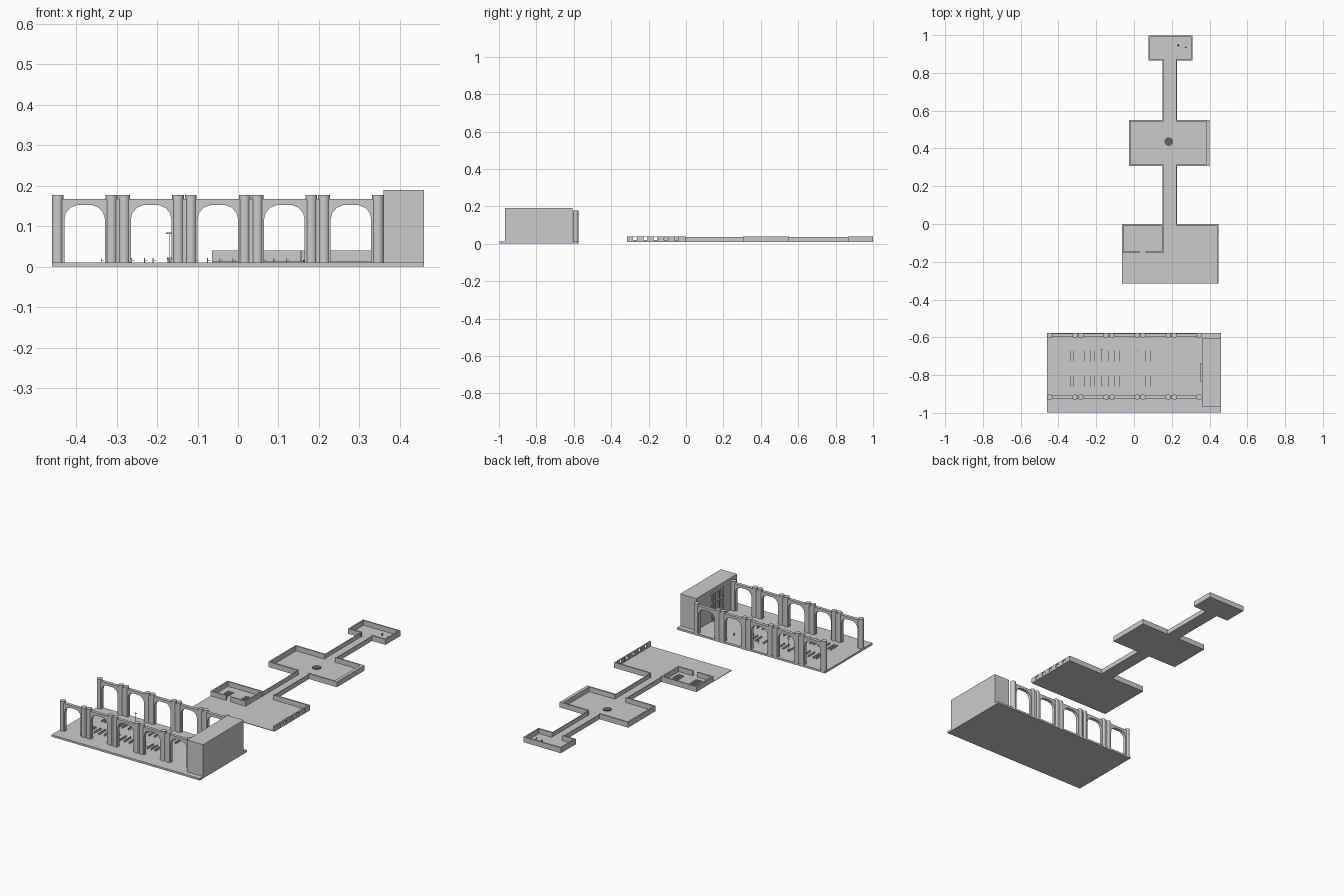
import bpy, bmesh, math
from mathutils import Matrix, Vector

if "Cube" in bpy.data.objects:
    bpy.data.objects.remove(bpy.data.objects["Cube"])


def finish(name, bm, color=None):
    bmesh.ops.recalc_face_normals(bm, faces=bm.faces[:])
    me = bpy.data.meshes.new(name)
    bm.to_mesh(me)
    bm.free()
    ob = bpy.data.objects.new(name, me)
    bpy.context.collection.objects.link(ob)
    if color:
        mat = bpy.data.materials.new(name + "_mat")
        mat.diffuse_color = color
        mat.use_nodes = True
        mat.node_tree.nodes["Principled BSDF"].inputs["Base Color"].default_value = mat.diffuse_color
        me.materials.append(mat)
    return ob


def add_box(bm, x0, x1, y0, y1, z0, z1):
    m = Matrix.Translation(((x0 + x1) / 2, (y0 + y1) / 2, (z0 + z1) / 2))
    m = m @ Matrix.Diagonal((x1 - x0, y1 - y0, z1 - z0, 1))
    bmesh.ops.create_cube(bm, size=1, matrix=m)


def boxes(name, items):
    bm = bmesh.new()
    for b in items:
        add_box(bm, *b)
    return finish(name, bm)


def add_cyl(bm, x, y, z0, z1, r, n=12, r2=None):
    bmesh.ops.create_cone(bm, cap_ends=True, segments=n, radius1=r, radius2=r if r2 is None else r2,
                          depth=z1 - z0, matrix=Matrix.Translation((x, y, (z0 + z1) / 2)))


def add_arch(bm, origin, along, thick, width, opening, z0, spring, rise, top):
    """Wall panel with one arched opening, extruded by the vector thick."""
    o, a, t = Vector(origin), Vector(along), Vector(thick)
    c, h = width / 2, opening / 2
    pts = [(0, z0), (0, top), (width, top), (width, z0), (c + h, z0)]
    for i in range(9):
        ang = math.pi * i / 8
        # flattened arch
        pts.append((c + h * math.cos(ang), spring + rise * min(1, 1.15 * math.sin(ang))))
    pts.append((c - h, z0))
    f = bm.faces.new([bm.verts.new(o + a * u - t / 2 + Vector((0, 0, z))) for u, z in pts])
    ext = bmesh.ops.extrude_face_region(bm, geom=[f])
    new = [v for v in ext["geom"] if isinstance(v, bmesh.types.BMVert)]
    bmesh.ops.translate(bm, verts=new, vec=t)


# ---- Large hall ----
boxes("hall_floor", [(-0.46, 0.46, -0.997, -0.577, 0, 0.011)])

for side, y in (("front", -0.917), ("back", -0.590)):
    walls, cols = bmesh.new(), bmesh.new()
    for i in range(5):
        x = -0.46 + 0.1645 * i
        add_arch(walls, (x + 0.006, y, 0), (1, 0, 0), (0, 0.018, 0), 0.150, 0.100, 0.011, 0.118, 0.034, 0.167)
        for cx in (x + 0.0145, x + 0.1475):
            add_cyl(cols, cx, y, 0.0, 0.177, 0.0145, 16)
    # short wall joints between the bays
    for i in range(1, 5):
        x = -0.46 + 0.1645 * i
        add_box(walls, x - 0.009, x + 0.007, y - 0.009, y + 0.009, 0.011, 0.167)
    finish(side + "_arcade", walls)
    ob = finish(side + "_columns", cols)
    bpy.context.view_layer.objects.active = ob
    ob.select_set(True)
    bpy.ops.object.shade_smooth_by_angle(angle=math.radians(35))
    ob.select_set(False)

# end block with a framed panel facing the nave
boxes("end_block", [(0.36, 0.46, -0.967, -0.606, 0.011, 0.19)])
yc = -0.787
frame = []
for s in (-1, 1):
    frame.append((0.352, 0.361, yc + s * 0.042 - 0.006, yc + s * 0.042 + 0.006, 0.011, 0.165))
    frame.append((0.354, 0.361, yc + s * 0.016 - 0.003, yc + s * 0.016 + 0.003, 0.05, 0.165))
for z in (0.05, 0.11, 0.163):
    frame.append((0.351, 0.361, yc - 0.05, yc + 0.05, z, z + 0.009))
boxes("altar_frame", frame)

# pews: seat plank, back plank
pew_x = [-0.335, -0.318, -0.288, -0.26, -0.228, -0.207, -0.17, -0.13, -0.102,
         -0.072, -0.042, -0.01, 0.04, 0.065, 0.09, 0.122]
pews = []
for x in pew_x:
    for y0, y1 in ((-0.727, -0.671), (-0.86, -0.803)):
        pews.append((x - 0.003, x + 0.004, y0, y1, 0.014, 0.0155))
        pews.append((x - 0.004, x - 0.002, y0, y1, 0.011, 0.021))
boxes("pews", pews)

# candle stands
bm = bmesh.new()
for x in (-0.17, 0.02, 0.17):
    for y in (-0.668, -0.85):
        add_cyl(bm, x, y, 0.011, 0.013, 0.004, 8)
        add_cyl(bm, x, y, 0.013, 0.022, 0.001, 6)
        for k in range(3):
            a = k * math.tau / 3 + 0.4
            add_cyl(bm, x + 0.005 * math.cos(a), y + 0.005 * math.sin(a), 0.018, 0.023, 0.001, 6)
        add_box(bm, x - 0.005, x + 0.005, y - 0.001, y + 0.001, 0.0175, 0.0185)
finish("candle_stands", bm)

# tall thin pole with crossbar
bm = bmesh.new()
add_cyl(bm, -0.17, -0.665, 0.011, 0.086, 0.001, 6)
add_box(bm, -0.178, -0.164, -0.666, -0.664, 0.081, 0.084)
finish("tall_pole", bm)

# ---- Chain of low rooms ----
Z0, ZF, ZT, ZC = 0.010, 0.013, 0.040, 0.036
T = 0.008
CX0, CX1 = 0.152, 0.227


def wall_x(x0, x1, y0, y1, gaps=(), top=ZT):
    """Wall along x, split by door gaps."""
    out, s = [], x0
    for a, b in gaps:
        out.append((s, a, y0, y1, Z0, top))
        s = b
    return out + [(s, x1, y0, y1, Z0, top)]


def room(name, x0, x1, y0, y1, front=(), back=(), right_t=T):
    boxes(name + "_floor", [(x0, x1, y0, y1, Z0, ZF)])
    boxes(name + "_walls", wall_x(x0, x1, y0, y0 + T, front) + wall_x(x0, x1, y1 - T, y1, back)
          + [(x0, x0 + T, y0, y1, Z0, ZT), (x1 - right_t, x1, y0, y1, Z0, ZT)])


def corridor(name, y0, y1):
    boxes(name + "_floor", [(CX0, CX1, y0, y1, Z0, ZF)])
    boxes(name + "_walls", [(CX0, CX0 + 0.004, y0, y1, Z0, ZC), (CX1 - 0.004, CX1, y0, y1, Z0, ZC)])


door = [(CX0 + 0.005, CX1 - 0.005)]

# room open at front and left, windowed right wall
boxes("yard_floor", [(-0.064, 0.447, -0.315, 0, Z0, ZF)])
boxes("yard_back_wall", wall_x(-0.064, 0.447, -T, 0, door))
bm = bmesh.new()
xw = 0.447 - T / 2
pitch = 0.0557
for i in range(5):
    add_arch(bm, (xw, -0.301 + pitch * i, 0), (0, 1, 0), (T, 0, 0), pitch, 0.022, 0.019, 0.029, 0.007, ZT)
add_box(bm, xw - T / 2, xw + T / 2, -0.315, 0, Z0, 0.019)
add_box(bm, xw - T / 2, xw + T / 2, -0.315, -0.301, 0.019, ZT)
add_box(bm, xw - T / 2, xw + T / 2, -0.0225, 0, 0.019, ZT)
finish("window_wall", bm)
bm = bmesh.new()
for i in range(1, 5):
    add_cyl(bm, xw - T / 2, -0.301 + pitch * i, ZF, ZT, 0.003, 8)
finish("window_pillars", bm)

# small walled room with benches
boxes("small_room_walls", wall_x(-0.064, 0.155, -0.153, -0.153 + T, [(0.032, 0.06)])
      + [(-0.064, -0.064 + T, -0.153, 0, Z0, ZT), (0.155 - T, 0.155, -0.153, 0, Z0, ZT)])
benches = []
for cx in (-0.002, 0.108):
    for k in range(4):
        y = -0.062 - 0.016 * k
        for s in (-0.01, 0.01):
            benches.append((cx + s - 0.008, cx + s + 0.008, y - 0.003, y + 0.003, ZF, 0.018))
boxes("small_room_benches", benches)

corridor("near_corridor", 0, 0.306)
room("middle_room", -0.026, 0.40, 0.306, 0.55, door, door, 0.018)
bm = bmesh.new()
add_cyl(bm, 0.184, 0.436, ZF, 0.016, 0.023, 20)
finish("middle_disc", bm, (0.12, 0.12, 0.12, 1))
corridor("far_corridor", 0.55, 0.866)
room("end_room", 0.078, 0.31, 0.866, 0.999, door)

# small blue pieces in the end room
bm = bmesh.new()
add_cyl(bm, 0.234, 0.946, ZF, 0.025, 0.005, 8, 0.002)
add_cyl(bm, 0.275, 0.935, ZF, 0.020, 0.004, 8, 0.002)
finish("blue_pieces", bm, (0.1, 0.25, 0.7, 1))
